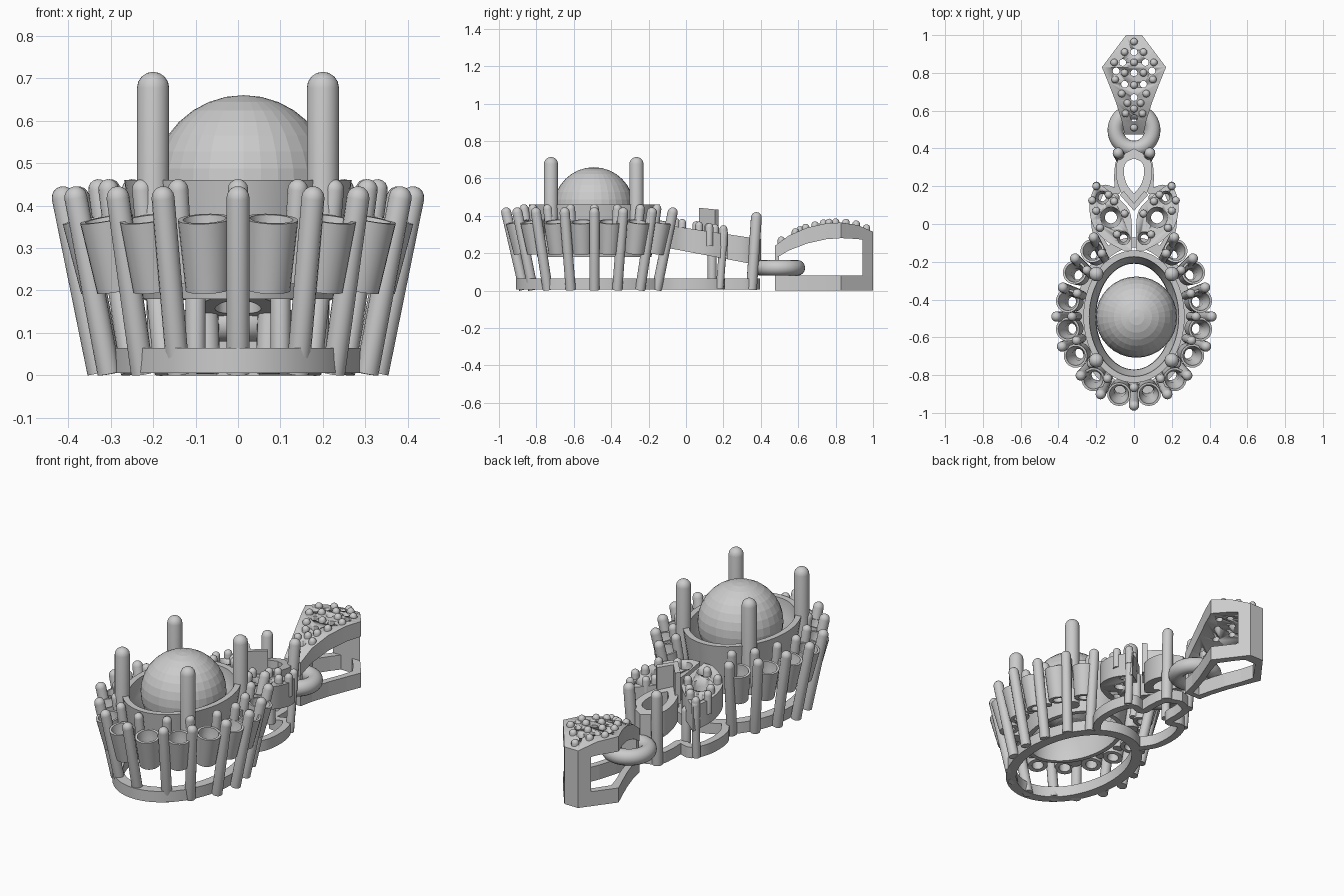
import bpy, bmesh, math
from mathutils import Vector, Matrix

if "Cube" in bpy.data.objects:
    bpy.data.objects.remove(bpy.data.objects["Cube"])

CY = -0.49  # centre of the oval setting


def finish(bm, name, smooth=True, angle=35):
    bmesh.ops.remove_doubles(bm, verts=bm.verts, dist=1e-5)
    bmesh.ops.recalc_face_normals(bm, faces=bm.faces)
    me = bpy.data.meshes.new(name)
    bm.to_mesh(me)
    bm.free()
    ob = bpy.data.objects.new(name, me)
    bpy.context.collection.objects.link(ob)
    activate(ob)
    if smooth:
        bpy.ops.object.shade_smooth_by_angle(angle=math.radians(angle))
    return ob


def activate(ob):
    bpy.ops.object.select_all(action='DESELECT')
    ob.select_set(True)
    bpy.context.view_layer.objects.active = ob


def cut(ob, cutter):
    mod = ob.modifiers.new("holes", 'BOOLEAN')
    mod.operation, mod.solver, mod.object = 'DIFFERENCE', 'EXACT', cutter
    activate(ob)
    bpy.ops.object.modifier_apply(modifier=mod.name)
    bpy.data.objects.remove(cutter)


def lathe(bm, profile, n, mat, closed=False):
    """Revolve (rx, ry, z) points around z and place the result with mat."""
    rings = [[bm.verts.new(mat @ Vector((rx * math.cos(2 * math.pi * i / n),
                                         ry * math.sin(2 * math.pi * i / n), z)))
              for i in range(n)] for rx, ry, z in profile]
    for k in range(len(rings) if closed else len(rings) - 1):
        a, b = rings[k], rings[(k + 1) % len(rings)]
        for i in range(n):
            j = (i + 1) % n
            bm.faces.new((a[i], a[j], b[j], b[i]))


def aim(a, direction):
    return Matrix.Translation(a) @ Vector(direction).to_track_quat('Z', 'Y').to_matrix().to_4x4()


def prong(bm, a, b, r, n=16):
    """Round wire from a to b with a domed tip at b."""
    a, b = Vector(a), Vector(b)
    L = (b - a).length
    prof = [(0, 0, 0), (r, r, 0)]
    for k in range(5):
        t = math.pi / 2 * k / 4
        c = r * math.cos(t) if k < 4 else 0
        prof.append((c, c, L - r + r * math.sin(t)))
    lathe(bm, prof, n, aim(a, b - a))


def spline(pts, steps=5):
    """Smooth open path through the points."""
    p = [Vector(q) for q in pts]
    p = [2 * p[0] - p[1]] + p + [2 * p[-1] - p[-2]]
    out = []
    for i in range(1, len(p) - 2):
        for s in range(steps):
            t = s / steps
            out.append(0.5 * (2 * p[i] + (p[i + 1] - p[i - 1]) * t
                              + (2 * p[i - 1] - 5 * p[i] + 4 * p[i + 1] - p[i + 2]) * t * t
                              + (3 * p[i] - p[i - 1] - 3 * p[i + 1] + p[i + 2]) * t ** 3))
    return out + [p[-2]]


def mirrored(half):
    """Close a right-hand half outline that starts and ends on x = 0."""
    return list(half) + [Vector((-q[0], q[1])) for q in reversed(half) if abs(q[0]) > 1e-4]


def band(bm, outer, inner, zb, zt, closed=True):
    """Upright strip between two outlines; zb and zt give height from y."""
    secs = [[bm.verts.new((o[0], o[1], zb(o[1]))), bm.verts.new((o[0], o[1], zt(o[1]))),
             bm.verts.new((i[0], i[1], zt(i[1]))), bm.verts.new((i[0], i[1], zb(i[1])))]
            for o, i in zip(outer, inner)]
    for k in range(len(secs) if closed else len(secs) - 1):
        a, b = secs[k], secs[(k + 1) % len(secs)]
        for m in range(4):
            bm.faces.new((a[m], b[m], b[(m + 1) % 4], a[(m + 1) % 4]))
    if not closed:
        bm.faces.new(secs[0])
        bm.faces.new(secs[-1])


def oval(rx, ry, deg, z):
    t = math.radians(deg)
    return Vector((rx * math.cos(t), CY + ry * math.sin(t), z))


# Central ball
bpy.ops.mesh.primitive_uv_sphere_add(segments=32, ring_count=16, radius=0.215, location=(0.013, CY - 0.003, 0.445))
bpy.context.object.name = "centre_ball"

# Oval bezel with an inner seat
bm = bmesh.new()
lathe(bm, [(0.225, 0.305, 0.18), (0.268, 0.35, 0.46), (0.237, 0.317, 0.46),
           (0.23, 0.31, 0.37), (0.203, 0.282, 0.33), (0.2, 0.28, 0.18)],
      64, Matrix.Translation((0, CY, 0)), True)
finish(bm, "bezel")

# Four tall prongs
bm = bmesh.new()
for x in (-0.2, 0.2):
    for y in (-0.722, -0.265):
        prong(bm, (x, y, 0.2), (x, y, 0.715), 0.038, 24)
finish(bm, "tall_prongs")

# Oval base ring
bm = bmesh.new()
lathe(bm, [(0.305, 0.42, 0.005), (0.305, 0.42, 0.065), (0.25, 0.365, 0.065), (0.25, 0.365, 0.005)],
      64, Matrix.Translation((0, CY, 0)), True)
finish(bm, "base_ring")

# Halo of small tapered cups, leaning outward
cups = [(0.075, -0.885), (0.205, -0.81), (0.295, -0.69), (0.335, -0.555),
        (0.335, -0.41), (0.3, -0.265), (0.21, -0.155)]
bm = bmesh.new()
for x, y in cups:
    for s in (-1, 1):
        out = Vector((s * x / 0.33, (y - CY) / 0.41, 0)).normalized() * 0.2
        lathe(bm, [(0.052, 0.052, -0.085), (0.063, 0.063, 0.085), (0.051, 0.051, 0.085),
                   (0.045, 0.045, 0.04), (0.03, 0.03, 0.005), (0.03, 0.03, -0.085)],
              24, aim((s * x, y, 0.285), out + Vector((0, 0, 1))), True)
finish(bm, "halo_cups")

# Halo prongs: long outer wires and short inner ones between the cups
tips = [(0, -0.965), (0.178, -0.905), (0.285, -0.805), (0.385, -0.65),
        (0.415, -0.49), (0.38, -0.335), (0.315, -0.18), (0.215, -0.068)]
outer, inner = bmesh.new(), bmesh.new()
for x, y in tips:
    for s in ((-1, 1) if x else (1,)):
        d = Vector((s * x, y - CY, 0))
        c = Vector((0, CY, 0))
        prong(outer, c + d * 0.79 + Vector((0, 0, 0.005)), c + d * 1.005 + Vector((0, 0, 0.445)), 0.027)
        prong(inner, c + d * 0.72 + Vector((0, 0, 0.22)), c + d * 0.8 + Vector((0, 0, 0.462)), 0.024)
finish(outer, "outer_halo_prongs")
finish(inner, "inner_halo_prongs")


# Two leaf plates with drilled seats and beads
def top(y):
    return 0.335 - 0.15 * y


def low(y):
    return 0.21 - 0.19 * y


leaf = (spline([(0.012, -0.14), (0.012, 0.0), (0.03, 0.08), (0.1, 0.15), (0.2, 0.225)])
        + spline([(0.2, 0.225), (0.235, 0.11), (0.22, 0.0), (0.16, -0.08), (0.06, -0.14)])[1:])
beads = [(0.2, 0.2), (0.222, 0.125), (0.105, 0.12), (0.2, 0.07), (0.09, -0.055),
         (0.05, 0.055), (0.18, -0.02), (0.135, 0.155)]
bead_bm = bmesh.new()
for s, side in ((-1, "left"), (1, "right")):
    bm = bmesh.new()
    lo = [bm.verts.new((s * p.x, p.y, low(p.y))) for p in leaf]
    hi = [bm.verts.new((s * p.x, p.y, top(p.y))) for p in leaf]
    bm.faces.new(lo)
    bm.faces.new(hi)
    for i in range(len(leaf)):
        j = (i + 1) % len(leaf)
        bm.faces.new((lo[i], lo[j], hi[j], hi[i]))
    plate = finish(bm, side + "_leaf")
    bm = bmesh.new()
    for x, y, r in ((0.122, 0.035, 0.058), (0.168, 0.14, 0.036), (0.055, -0.075, 0.036)):
        z = top(y)
        lathe(bm, [(0, 0, 0.1), (r * 0.55, r * 0.55, 0.1), (r * 0.55, r * 0.55, z - 0.07),
                   (r * 0.92, r * 0.92, z - 0.03), (r, r, z + 0.05), (0, 0, z + 0.05)],
              20, Matrix.Translation((s * x, y, 0)))
    cut(plate, finish(bm, "leaf_cutter"))
    for x, y in beads:
        prong(bead_bm, (s * x, y, 0.24), (s * x, y, top(y) + 0.045), 0.021, 12)
    prong(bead_bm, (s * 0.19, 0.18, 0.01), (s * 0.2, 0.205, 0.33), 0.021, 12)
    prong(bead_bm, (s * 0.1, 0.14, 0.05), (s * 0.1, 0.14, 0.25), 0.024, 12)
finish(bead_bm, "leaf_beads")

# Pear-shaped drop setting
bm = bmesh.new()
pear_out = mirrored(spline([(0, 0.085), (0.07, 0.17), (0.096, 0.27), (0.078, 0.35), (0, 0.4)]))
pear_in = mirrored(spline([(0, 0.16), (0.038, 0.21), (0.054, 0.275), (0.042, 0.325), (0, 0.347)]))
band(bm, pear_out, pear_in, low, top)
finish(bm, "drop_setting")

# Chevron prong and two corner prongs of the drop
bm = bmesh.new()
ch_out = [(-0.075, 0.155), (0, 0.07), (0.075, 0.155)]
ch_in = [(-0.055, 0.175), (0, 0.11), (0.055, 0.175)]
band(bm, ch_out, ch_in, lambda y: 0.26, lambda y: 0.45 - 0.1 * y, False)
finish(bm, "chevron_prong", False)
bm = bmesh.new()
for s in (-1, 1):
    prong(bm, (s * 0.07, 0.35, 0.005), (s * 0.085, 0.378, 0.42), 0.029)
finish(bm, "drop_prongs")

# Lobed base rail under leaves and drop
half = spline([(0.15, -0.13), (0.2, -0.04), (0.205, 0.09), (0.165, 0.185), (0.09, 0.175),
               (0.085, 0.26), (0.07, 0.34), (0, 0.375)])
path = half + [Vector((-p.x, p.y)) for p in reversed(half[:-1])]
o, i = [], []
for k, p in enumerate(path):
    t = (path[min(k + 1, len(path) - 1)] - path[max(k - 1, 0)]).normalized()
    nrm = Vector((t.y, -t.x)) * 0.02
    o.append(p + nrm)
    i.append(p - nrm)
bm = bmesh.new()
band(bm, o, i, lambda y: 0.005, lambda y: 0.065, False)
finish(bm, "base_rail")

# Jump ring
bpy.ops.mesh.primitive_torus_add(major_radius=0.098, minor_radius=0.042, major_segments=40,
                                 minor_segments=16, location=(0, 0.497, 0.122))
bpy.context.object.name = "jump_ring"
bpy.ops.object.shade_smooth_by_angle()

# Bail: arched kite plate, drilled and set with beads
secs = [(0.475, 0.05, 0.17, 0.24), (0.55, 0.066, 0.215, 0.295), (0.65, 0.098, 0.253, 0.338),
        (0.75, 0.137, 0.275, 0.36), (0.83, 0.17, 0.281, 0.364), (0.92, 0.102, 0.276, 0.35),
        (1.0, 0.042, 0.262, 0.315)]
bm = bmesh.new()
band(bm, [(-w, y) for y, w, _, _ in secs], [(w, y) for y, w, _, _ in secs],
     lambda y: next(s[2] for s in secs if s[0] == y or abs(s[0] - y) < 1e-6),
     lambda y: next(s[3] for s in secs if s[0] == y or abs(s[0] - y) < 1e-6), False)
plate = finish(bm, "bail_plate")
bm = bmesh.new()
for x, y in [(0, 0.91), (0.06, 0.855), (0, 0.8), (0.05, 0.74), (0, 0.67), (0, 0.56), (0.095, 0.81)]:
    for s in ((-1, 1) if x else (1,)):
        lathe(bm, [(0, 0, 0.1), (0.018, 0.018, 0.1), (0.018, 0.018, 0.5), (0, 0, 0.5)],
              16, Matrix.Translation((s * x, y, 0)))
cut(plate, finish(bm, "bail_cutter"))


def arch(y):
    for a, b in zip(secs, secs[1:]):
        if a[0] <= y <= b[0]:
            return a[3] + (b[3] - a[3]) * (y - a[0]) / (b[0] - a[0])


bm = bmesh.new()
for x, y in [(0, 0.965), (0.05, 0.91), (0.105, 0.855), (0, 0.855), (0.05, 0.8), (0.1, 0.765),
             (0, 0.735), (0.065, 0.69), (0.035, 0.64), (0.045, 0.585), (0, 0.61), (0, 0.51)]:
    for s in ((-1, 1) if x else (1,)):
        prong(bm, (s * x, y, arch(y) - 0.03), (s * x, y, arch(y) + 0.024), 0.02, 12)
finish(bm, "bail_beads")

# Bail base frame with end posts
bm = bmesh.new()
kite = mirrored([(0, 0.475)] + [(w, y) for y, w, _, _ in secs] + [(0, 1.0)])
kite_in = mirrored([(0, 0.505), (0.02, 0.505), (0.034, 0.56), (0.064, 0.66), (0.1, 0.75),
                    (0.122, 0.825), (0.07, 0.9), (0.03, 0.95), (0, 0.95)])
band(bm, kite, kite_in, lambda y: 0.0, lambda y: 0.08)
finish(bm, "bail_base", False)
bm = bmesh.new()
band(bm, [(-0.042, 1.0), (0.042, 1.0)], [(-0.083, 0.945), (0.083, 0.945)],
     lambda y: 0.0, lambda y: 0.3, False)
band(bm, [(-0.045, 0.475), (0.045, 0.475)], [(-0.045, 0.497), (0.045, 0.497)],
     lambda y: 0.0, lambda y: 0.2, False)
finish(bm, "bail_posts", False)
